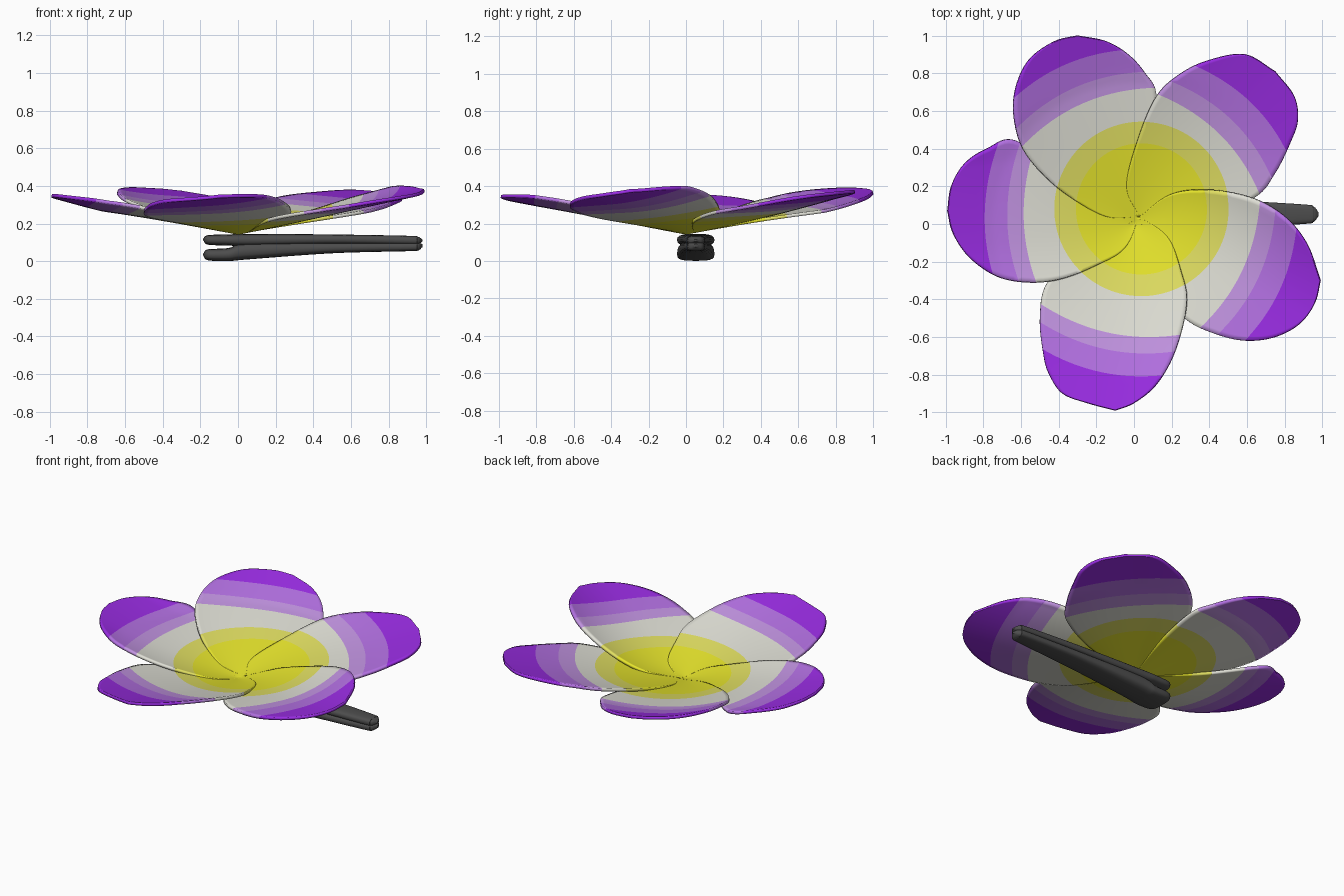
import bpy, bmesh, math
from mathutils import Vector

cube = bpy.data.objects.get("Cube")
if cube:
    bpy.data.objects.remove(cube)


def make_material(name, rgb):
    color = [(c / 255) ** 2.2 for c in rgb] + [1]
    mat = bpy.data.materials.new(name)
    mat.use_nodes = True
    mat.diffuse_color = color
    bsdf = next(n for n in mat.node_tree.nodes if n.type == 'BSDF_PRINCIPLED')
    bsdf.inputs["Base Color"].default_value = color
    bsdf.inputs["Roughness"].default_value = 0.6
    return mat


petal_materials = [
    make_material("bright yellow", (230, 228, 48)),
    make_material("pale yellow", (224, 222, 98)),
    make_material("ivory", (222, 222, 212)),
    make_material("light lavender", (192, 146, 224)),
    make_material("lavender", (178, 112, 226)),
    make_material("deep purple", (152, 48, 226)),
]
clip_gray = make_material("dark gray", (78, 78, 78))


def catmull(points, t):
    """Smooth curve through points of any dimension, t from zero to one."""
    last = len(points) - 1
    k = min(int(t * last), last - 1)
    f = t * last - k
    b, c = points[k], points[k + 1]
    a = points[k - 1] if k > 0 else b * 2 - c
    d = points[k + 2] if k + 2 <= last else c * 2 - b
    return 0.5 * (b * 2 + (c - a) * f + (a * 2 - b * 5 + c * 4 - d) * f ** 2
                  + (b * 3 - a - c * 3 + d) * f ** 3)


def even_curve(points, count):
    """Points at equal distances along the smooth curve."""
    dense = [catmull(points, i / 300) for i in range(301)]
    lengths = [0]
    for p, q in zip(dense, dense[1:]):
        lengths.append(lengths[-1] + (q - p).length)
    result, k = [], 0
    for i in range(count + 1):
        goal = lengths[-1] * i / count
        while k < 300 and lengths[k] < goal - 1e-6:
            k += 1
        result.append(dense[k])
    return result


def finish(name, bm, materials):
    mesh = bpy.data.meshes.new(name)
    bm.to_mesh(mesh)
    bm.free()
    for mat in materials:
        mesh.materials.append(mat)
    obj = bpy.data.objects.new(name, mesh)
    bpy.context.collection.objects.link(obj)
    bpy.ops.object.select_all(action='DESELECT')
    obj.select_set(True)
    bpy.context.view_layer.objects.active = obj
    bpy.ops.object.shade_smooth_by_angle(angle=math.radians(45))
    return obj


def cut_along(bm, field, level):
    """Cut a clean line into the mesh where the field equals the level."""
    fresh = []
    for edge in list(bm.edges):
        a, b = edge.verts
        fa, fb = field(a.co.xy) - level, field(b.co.xy) - level
        if fa * fb < 0:
            fresh.append(bmesh.utils.edge_split(edge, a, fa / (fa - fb))[1])
    bmesh.ops.connect_verts(bm, verts=fresh)


ROWS, COLS = 60, 30
ROOT = (3, 4)
THROAT_LEVELS = (0.35, 0.465)
BAND_LEVELS = (0.6, 0.69, 0.815)


def petal(name, angle, rise, lift, band_shift, upper_edge, lower_edge):
    """Curved blade between a raised edge and a tucked-under edge."""
    axis = Vector((math.cos(angle), math.sin(angle)))
    side = Vector((-axis.y, axis.x))
    edges = [even_curve([Vector(p) / 100 for p in [ROOT] + e], ROWS)
             for e in (upper_edge, lower_edge + upper_edge[-1:])]
    reach = max(p.dot(axis) for e in edges for p in e)

    def height(p):
        s = max(-1.1, min(1.1, p.dot(side) / 0.38))
        r = p.length
        curl = 0.025 * s + rise * max(s, 0) ** 2
        return 0.15 + 0.188 * r + curl * min(r * 1.2, 1) + lift * max(0, r - 0.75)

    def throat(p):
        return (p - Vector((0.04, 0.08))).length

    def band(p):
        v = p.dot(side) / 0.4
        return p.dot(axis) / reach + 0.08 * v * v - band_shift

    bm = bmesh.new()
    grid = []
    for a, b in zip(*edges):
        row = [a.lerp(b, j / COLS) for j in range(COLS + 1)]
        grid.append([bm.verts.new((p.x, p.y, height(p))) for p in row])
    for r0, r1 in zip(grid, grid[1:]):
        for j in range(COLS):
            bm.faces.new((r0[j], r0[j + 1], r1[j + 1], r1[j]))
    bmesh.ops.remove_doubles(bm, verts=bm.verts, dist=0.0005)

    # Yellow throat, ivory middle and purple tip bands
    for field, levels in ((throat, THROAT_LEVELS), (band, BAND_LEVELS)):
        for level in levels:
            cut_along(bm, field, level)
    for face in bm.faces:
        p = face.calc_center_median().xy
        face.material_index = (sum(throat(p) > t for t in THROAT_LEVELS)
                               + sum(band(p) > b for b in BAND_LEVELS))
    obj = finish(name, bm, petal_materials)
    solid = obj.modifiers.new("thickness", 'SOLIDIFY')
    solid.thickness = 0.018
    solid.offset = 0


# Each petal: edge rise, tip lift, band shift, then the raised edge up to the
# tip and the tucked edge, both in hundredths
petals = {
    "back_left_petal": (0.005, 0, 0,
        [(-4, 20), (2, 45), (12, 68), (25, 80), (40, 87), (59, 90), (75, 81)],
        [(37, 4), (64, 14), (75, 27), (83, 43), (87, 55), (85, 68)]),
    "front_left_petal": (0.05, 0, 0,
        [(20, 16), (42, 18), (65, 13), (81, 3), (92, -11), (99, -30)],
        [(15, -35), (28, -51), (45, -59), (60, -62), (75, -60), (88, -53), (96, -42)]),
    "front_petal": (0.03, 0, 0,
        [(18, -7), (25, -25), (28, -42), (22, -67), (12, -85), (0, -95), (-10, -99)],
        [(-27, -15), (-46, -31), (-50, -50), (-48, -70), (-45, -80), (-38, -90), (-25, -95)]),
    "right_petal": (0.04, 0.1, 0,
        [(-5, -13), (-20, -22), (-38, -29), (-55, -31), (-72, -28), (-87, -18), (-96, -5), (-99, 7)],
        [(-33, 21), (-62, 44), (-78, 40), (-90, 32), (-97, 20)]),
    "back_right_petal": (0.02, 0.1, 0.06,
        [(-15, 4), (-35, 15), (-50, 28), (-60, 42), (-64, 60), (-62, 75), (-55, 88), (-42, 97), (-30, 100)],
        [(10, 37), (12, 68), (6, 80), (-3, 90), (-15, 97)]),
}
for i, (name, shape) in enumerate(petals.items()):
    # Turn clockwise by one fifth for each petal
    petal(name, math.radians(43 - 72 * i), *shape)


def clip_arm(name, stations):
    """Rounded bar; each station is x, underside, top and half width."""
    points = [Vector(s) for s in stations]
    bm = bmesh.new()
    rings = []
    for i in range(65):
        x, low, high, wide = catmull(points, i / 64)
        ring = []
        for k in range(20):
            a = math.tau * k / 20
            c, s = math.cos(a), math.sin(a)
            y = 0.052 + wide * math.copysign(abs(c) ** 0.6, c)
            z = (low + high) / 2 + (high - low) / 2 * math.copysign(abs(s) ** 0.7, s)
            ring.append(bm.verts.new((x, y, z)))
        rings.append(ring)
    for a, b in zip(rings, rings[1:]):
        for k in range(20):
            n = (k + 1) % 20
            bm.faces.new((a[k], a[n], b[n], b[k]))
    bm.faces.new(rings[0])
    bm.faces.new(rings[-1])
    bmesh.ops.recalc_face_normals(bm, faces=bm.faces)
    finish(name, bm, [clip_gray])


# Hair clip under the flower, open at the grip end
clip_arm("clip_lower_arm", [
    (-0.185, 0.03, 0.04, 0.03), (-0.16, 0.005, 0.063, 0.09), (-0.05, 0.001, 0.07, 0.1),
    (0.06, 0.01, 0.1, 0.095), (0.5, 0.042, 0.1, 0.075), (0.9, 0.053, 0.1, 0.052),
    (0.955, 0.056, 0.1, 0.04), (0.98, 0.075, 0.09, 0.01)])
clip_arm("clip_upper_arm", [
    (-0.185, 0.11, 0.12, 0.03), (-0.16, 0.088, 0.138, 0.09), (-0.05, 0.083, 0.142, 0.1),
    (0.06, 0.08, 0.145, 0.095), (0.5, 0.09, 0.142, 0.075), (0.9, 0.088, 0.135, 0.052),
    (0.955, 0.09, 0.13, 0.04), (0.98, 0.105, 0.115, 0.01)])
